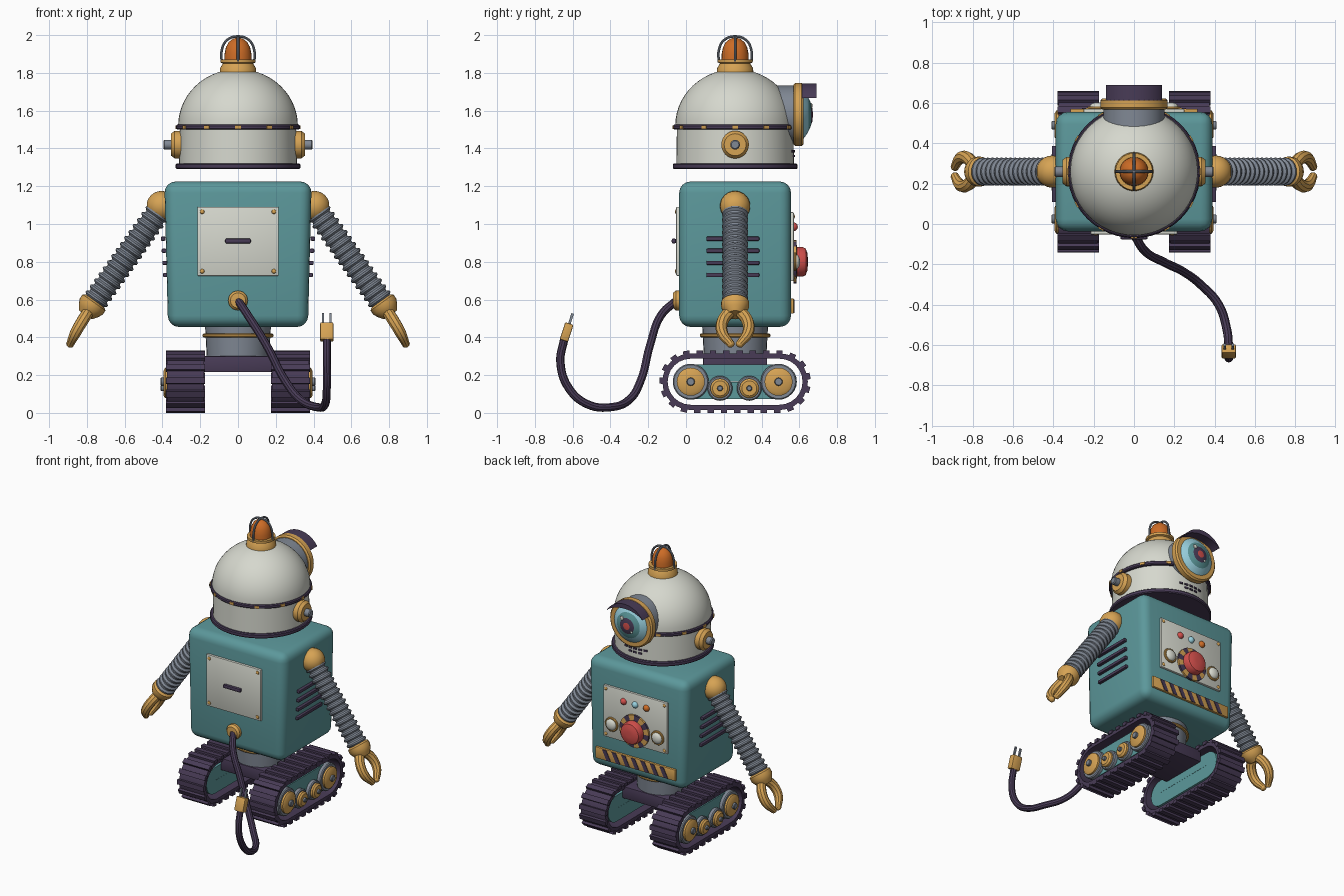
import bpy, bmesh, math
from math import sin, cos, pi, radians
from mathutils import Vector, Matrix

if "Cube" in bpy.data.objects:
    bpy.data.objects.remove(bpy.data.objects["Cube"])

CY = 0.26  # fore-aft centre of the robot


def material(name, rgb):
    m = bpy.data.materials.new(name)
    m.diffuse_color = [((c / 255 + 0.055) / 1.055) ** 2.4 for c in rgb] + [1]
    m.use_nodes = True
    m.node_tree.nodes["Principled BSDF"].inputs["Base Color"].default_value = m.diffuse_color
    return m


TEAL = material("teal", (92, 152, 155))
CREAM = material("cream", (214, 216, 206))
DARK = material("dark purple", (72, 59, 86))
GOLD = material("gold", (214, 163, 84))
GREY = material("steel grey", (128, 136, 148))
AMBER = material("amber", (205, 108, 38))
RED = material("red", (212, 80, 76))
BLUE = material("light blue", (152, 208, 222))


def finish(name, bm, *mats):
    bmesh.ops.remove_doubles(bm, verts=bm.verts, dist=1e-5)
    bmesh.ops.recalc_face_normals(bm, faces=bm.faces)
    me = bpy.data.meshes.new(name)
    bm.to_mesh(me)
    bm.free()
    for m in mats:
        me.materials.append(m)
    ob = bpy.data.objects.new(name, me)
    bpy.context.collection.objects.link(ob)
    return ob


def lathe(name, profile, mats, loc, axis=(0, 0, 1), n=32, rule=None):
    """Revolve (radius, height) points about an axis; rule(radius, step) picks the colour."""
    mats = mats if isinstance(mats, (list, tuple)) else [mats]
    prof = [(0, profile[0][1])] + list(profile) + [(0, profile[-1][1])]
    mat = Matrix.Translation(loc) @ Vector((0, 0, 1)).rotation_difference(Vector(axis)).to_matrix().to_4x4()
    bm = bmesh.new()
    rows = [[bm.verts.new(mat @ Vector((r * cos(2 * pi * i / n), r * sin(2 * pi * i / n), h)))
             for i in range(n)] for r, h in prof]
    for k in range(len(prof) - 1):
        for i in range(n):
            j = (i + 1) % n
            f = bm.faces.new((rows[k][i], rows[k][j], rows[k + 1][j], rows[k + 1][i]))
            if rule:
                f.material_index = rule((prof[k][0] + prof[k + 1][0]) / 2, i)
    bmesh.ops.dissolve_degenerate(bm, dist=1e-6, edges=bm.edges)
    return finish(name, bm, *mats)


def cyl(name, r, h0, h1, mat, loc, axis=(0, 0, 1), c=0.006, n=32):
    return lathe(name, [(r - c, h0), (r, h0 + c), (r, h1 - c), (r - c, h1)], mat, loc, axis, n)


def dome(name, r, h, mat, loc, axis, n=16, steps=5):
    return lathe(name, [(r * cos(pi / 2 * k / steps), h * sin(pi / 2 * k / steps)) for k in range(steps)]
                 + [(0, h)], mat, loc, axis, n)


def boxes(name, items, mat, bevel=0, seg=2):
    """Several boxes in one object: (location, size, optional rotation matrix)."""
    bm = bmesh.new()
    for loc, size, *rot in items:
        m = Matrix.Translation(loc) @ (rot[0] if rot else Matrix()) @ Matrix.Diagonal((*size, 1))
        bmesh.ops.create_cube(bm, size=1, matrix=m)
    if bevel:
        bmesh.ops.bevel(bm, geom=bm.edges[:], offset=bevel, segments=seg, profile=0.5, affect='EDGES')
    return finish(name, bm, mat)


def band(name, outer, inner, place, d0, d1, mat, closed=True):
    """Solid strip between two matching outlines, extruded from d0 to d1."""
    bm = bmesh.new()
    loops = [[bm.verts.new(place(a, b, d)) for a, b in pts]
             for pts, d in ((outer, d0), (outer, d1), (inner, d1), (inner, d0))]
    n = len(outer)
    for i in range(n if closed else n - 1):
        for k in range(4):
            p, q = loops[k], loops[(k + 1) % 4]
            bm.faces.new((p[i], p[(i + 1) % n], q[(i + 1) % n], q[i]))
    if not closed:
        for i in (0, n - 1):
            bm.faces.new([l[i] for l in loops])
    return finish(name, bm, mat)


def tube(name, pts, r, mat, taper=None, cyclic=False):
    cu = bpy.data.curves.new(name, 'CURVE')
    cu.dimensions, cu.bevel_depth, cu.bevel_resolution = '3D', r, 3
    cu.resolution_u, cu.use_fill_caps = 6, True
    sp = cu.splines.new('BEZIER')
    sp.bezier_points.add(len(pts) - 1)
    for i, (bp, p) in enumerate(zip(sp.bezier_points, pts)):
        bp.co, bp.handle_left_type, bp.handle_right_type = p, 'AUTO', 'AUTO'
        bp.radius = taper[i] if taper else 1
    sp.use_cyclic_u = cyclic
    cu.materials.append(mat)
    ob = bpy.data.objects.new(name, cu)
    bpy.context.collection.objects.link(ob)
    return ob


# Body: rounded box, a little narrower at the bottom
body = boxes("body", [((0, CY, 0.84), (0.78, 0.592, 0.77))], TEAL, 0.06, 4)
for v in body.data.vertices:
    v.co.x *= 1 - 0.05 * (1.225 - v.co.z) / 0.77

# Rear hatch with handle and cable port
B = (0, -1, 0)
boxes("rear_hatch", [((0, -0.04, 0.908), (0.43, 0.024, 0.365))], CREAM, 0.005)
boxes("hatch_handle", [((0, -0.064, 0.91), (0.136, 0.024, 0.026))], DARK, 0.008)
for x in (-0.19, 0.19):
    for z in (0.75, 1.065):
        dome("hatch_screw", 0.013, 0.007, GOLD, (x, -0.051, z), B, 10, 3)
lathe("cable_port", [(0.052, 0), (0.052, 0.02), (0.04, 0.035), (0.03, 0.036)], GOLD, (0, -0.034, 0.595), B)

# Power cable and plug
tube("power_cable", [(0, -0.05, 0.595), (0.05, -0.13, 0.52), (0.15, -0.19, 0.36), (0.25, -0.24, 0.17),
                     (0.33, -0.30, 0.07), (0.42, -0.40, 0.03), (0.46, -0.52, 0.045), (0.47, -0.62, 0.13),
                     (0.47, -0.665, 0.27), (0.47, -0.645, 0.39)], 0.022, DARK)
tilt = Matrix.Rotation(radians(-18), 4, 'X')
boxes("plug", [((0.47, -0.632, 0.428), (0.07, 0.046, 0.095), tilt)], GOLD, 0.006)
boxes("plug_prongs", [((0.47 + d, -0.609, 0.498), (0.011, 0.014, 0.06), tilt) for d in (-0.02, 0.02)], GREY)

# Control panel
F = (0, 1, 0)
boxes("control_panel", [((0, 0.561, 0.88), (0.5, 0.02, 0.365))], CREAM, 0.005)
for x in (-0.23, 0.23):
    for z in (0.72, 1.04):
        dome("panel_screw", 0.012, 0.007, GOLD, (x, 0.57, z), F, 10, 3)
lathe("dial_ring", [(0.115, 0), (0.115, 0.016), (0.07, 0.02)], [DARK, GOLD], (0, 0.568, 0.80), F, 32,
      lambda r, i: int(r > 0.08 and i // 2 % 2 == 0))
lathe("push_button", [(0.078, 0), (0.078, 0.04), (0.07, 0.056), (0.045, 0.065), (0.02, 0.067)], RED,
      (0, 0.578, 0.80), F)
for x in (-0.18, 0.18):
    cyl("gauge_ring", 0.05, 0, 0.014, GOLD, (x, 0.57, 0.80), F, 0.004, 24)
    dome("gauge_glass", 0.04, 0.022, CREAM, (x, 0.582, 0.80), F, 20)
for x, m in ((0.09, RED), (0, BLUE), (-0.09, AMBER)):
    dome("signal_lamp", 0.023, 0.022, m, (x, 0.57, 0.985), F)
boxes("warning_strip", [((0, 0.561, 0.565), (0.63, 0.02, 0.08))], GOLD, 0.004)
shear = Matrix.Identity(4)
shear[0][2] = 0.5
boxes("warning_stripes", [((x * 0.075, 0.572, 0.565), (0.032, 0.005, 0.07), shear)
                          for x in range(-3, 4)], DARK)

# Waist and axle block
lathe("waist", [(0.165, 0.29), (0.175, 0.47)], GREY, (0, CY, 0))
cyl("waist_ring", 0.187, 0.4, 0.42, GOLD, (0, CY, 0))
boxes("axle_block", [((0, CY, 0.258), (0.4, 0.34, 0.085))], DARK, 0.005)

# Tracks: belts, treads, side plates and wheels
HALF, ZC = 0.235, 0.165


def stadium(r, n=12):
    return [(CY + s * (HALF + r * cos(a)), ZC + s * r * sin(a)) for s in (1, -1)
            for a in (-pi / 2 + pi * k / n for k in range(n + 1))]


def tread(i, s, count=27, r=0.153):
    straight, arc = 2 * HALF, pi * r
    d = i / count * 2 * (straight + arc)
    side = 1 if d < straight + arc else -1
    d %= straight + arc
    if d < straight:
        y, z, a = HALF - d, r, 0
        a = pi / 2
    else:
        a = pi / 2 + (d - straight) / r
        y, z = -HALF + r * cos(a), r * sin(a)
    return ((s * 0.277, CY + side * y, ZC + side * z), (0.206, 0.024, 0.034), Matrix.Rotation(a, 4, 'X'))


for s in (1, -1):
    X = (s, 0, 0)
    place = lambda y, z, d: (s * d, y, z)
    band("track_belt", stadium(0.15), stadium(0.122), place, 0.18, 0.375, DARK)
    boxes("track_treads", [tread(i, s) for i in range(27)], DARK)
    band("track_plate", stadium(0.092), stadium(0.0005), place, 0.20, 0.345, TEAL)
    for y, z, r in ((0.025, 0.165, 0.095), (0.49, 0.165, 0.095), (0.18, 0.13, 0.066), (0.335, 0.13, 0.066)):
        cyl("wheel_rim", r, 0.33, 0.372, GREY, (0, y, z), X)
        lathe("wheel_disc", [(r * 0.78, 0.36), (r * 0.78, 0.385), (r * 0.6, 0.395)], GOLD, (0, y, z), X, 24)
        cyl("wheel_hub", r * 0.23, 0.38, 0.41, GREY, (0, y, z), X, 0.004, 12)

    # Side vents
    boxes("side_vents", [((s * (0.384 + 0.012 * k / 3), CY - 0.012, 0.73 + k * 0.064), (0.024, 0.28, 0.022))
                         for k in range(4)], DARK, 0.005)

    # Arm: shoulder ball, ribbed hose, cuff and two claws
    lathe("shoulder", [(0.08 * sin(pi * k / 12), -0.08 * cos(pi * k / 12)) for k in range(1, 12)], GOLD,
          (s * 0.405, CY, 1.095), X)
    a, b = Vector((s * 0.425, CY, 1.06)), Vector((s * 0.765, CY, 0.58))
    d, length, ribs = (b - a).normalized(), (b - a).length, 15
    prof = [((0.069, 0.069, 0.056, 0.056)[k % 4], length * (k + 0.5) / (4 * ribs)) for k in range(4 * ribs)]
    lathe("arm_hose", prof, GREY, a, d, 24)
    lathe("wrist_cuff", [(0.06, -0.015), (0.074, -0.005), (0.074, 0.022), (0.06, 0.05), (0.04, 0.075)],
          GOLD, b, d, 24)
    for t in (1, -1):
        tube("claw", [(s * 0.79, CY + t * 0.025, 0.54), (s * 0.825, CY + t * 0.066, 0.485),
                      (s * 0.86, CY + t * 0.068, 0.425), (s * 0.89, CY + t * 0.022, 0.362)],
             0.032, GOLD, [1, 1, 0.95, 0.65])
        dome("claw_tip", 0.021, 0.016, GOLD, (s * 0.889, CY + t * 0.023, 0.363), (s * 0.35, -t * 0.5, -0.79))

    # Ear: stepped gold boss with a steel pin
    lathe("ear", [(0.073, 0.28), (0.073, 0.335), (0.058, 0.355)], GOLD, (0, CY, 1.42), X)
    cyl("ear_pin", 0.026, 0.34, 0.395, GREY, (0, CY, 1.42), X, 0.006, 16)

# Head: shell with dome, trim bands and clips
shell = [(0.312, 1.30), (0.308, 1.515)] + [(0.317 * cos(pi / 2 * k / 14), 1.52 + 0.3 * sin(pi / 2 * k / 14))
                                           for k in range(14)]
lathe("head_shell", shell, CREAM, (0, CY, 0), n=48)
cyl("head_base_band", 0.33, 1.29, 1.32, DARK, (0, CY, 0), n=48)
cyl("head_middle_band", 0.328, 1.5, 1.526, DARK, (0, CY, 0), n=48)


def around(angle, r, z, size):
    return ((r * sin(angle), CY + r * cos(angle), z), size, Matrix.Rotation(-angle, 4, 'Z'))


boxes("band_clips", [around(radians(30 * k), 0.327, 1.513, (0.03, 0.01, 0.018)) for k in range(12)], GOLD)
boxes("mouth_slots", [around(radians(7 * k), 0.31, z, (0.024, 0.014, 0.012))
                      for z, w in ((1.385, 2), (1.36, 1)) for k in range(-w, w + 1)], DARK)

# Eye: barrel, bezel, lens and lid
EZ = 1.58
cyl("eye_barrel", 0.152, 0.40, 0.575, GREY, (0, 0, EZ), F)
cyl("eye_bezel", 0.167, 0.568, 0.622, GOLD, (0, 0, EZ), F, 0.01, 40)
lens = [(r, 0.672 - 0.055 * (r / 0.135) ** 2) for r in (0.135, 0.12, 0.105, 0.09, 0.075, 0.055, 0.04, 0.025, 0.012)]
lathe("eye_lens", lens, [BLUE, TEAL, DARK, RED], (0, 0, EZ), F, 40,
      lambda r, i: 0 if r > 0.09 else 1 if r > 0.055 else 2 if r > 0.025 else 3)
for x, z, r in ((0.04, 0.045, 0.016), (-0.035, -0.035, 0.009)):
    dome("eye_glint", r, 0.008, CREAM, (x, 0.662, EZ + z), F, 12, 3)
arc = [radians(32 + 116 * k / 20) for k in range(21)]
band("eye_lid", [(0.165 * cos(t), 0.165 * sin(t)) for t in arc],
     [(0.163 * cos(t), 0.088 + (0.163 * sin(t) - 0.088) * 0.6) for t in arc],
     lambda x, z, d: (x, d, EZ + z), 0.61, 0.69, DARK, closed=False)

# Beacon with wire cage
lathe("beacon_base", [(0.097, 1.80), (0.095, 1.825), (0.08, 1.85), (0.092, 1.855), (0.092, 1.872)],
      GOLD, (0, CY, 0))
lathe("beacon_lamp", [(0.072, 1.865), (0.071, 1.90), (0.064, 1.935), (0.05, 1.962), (0.028, 1.98), (0.01, 1.985)],
      AMBER, (0, CY, 0), n=24)
for c, e in ((1, 0), (0, 1)):
    tube("beacon_cage", [(c * h, CY + e * h, z) for h, z in ((-0.087, 1.86), (-0.086, 1.92), (-0.06, 1.972), (0, 1.993),
                                                             (0.06, 1.972), (0.086, 1.92), (0.087, 1.86))],
         0.007, GREY)

# Curves to meshes, then smooth shading with sharp edges kept
bpy.ops.object.select_all(action='SELECT')
bpy.context.view_layer.objects.active = body
bpy.ops.object.convert(target='MESH')
bpy.ops.object.shade_smooth_by_angle(angle=radians(35))
